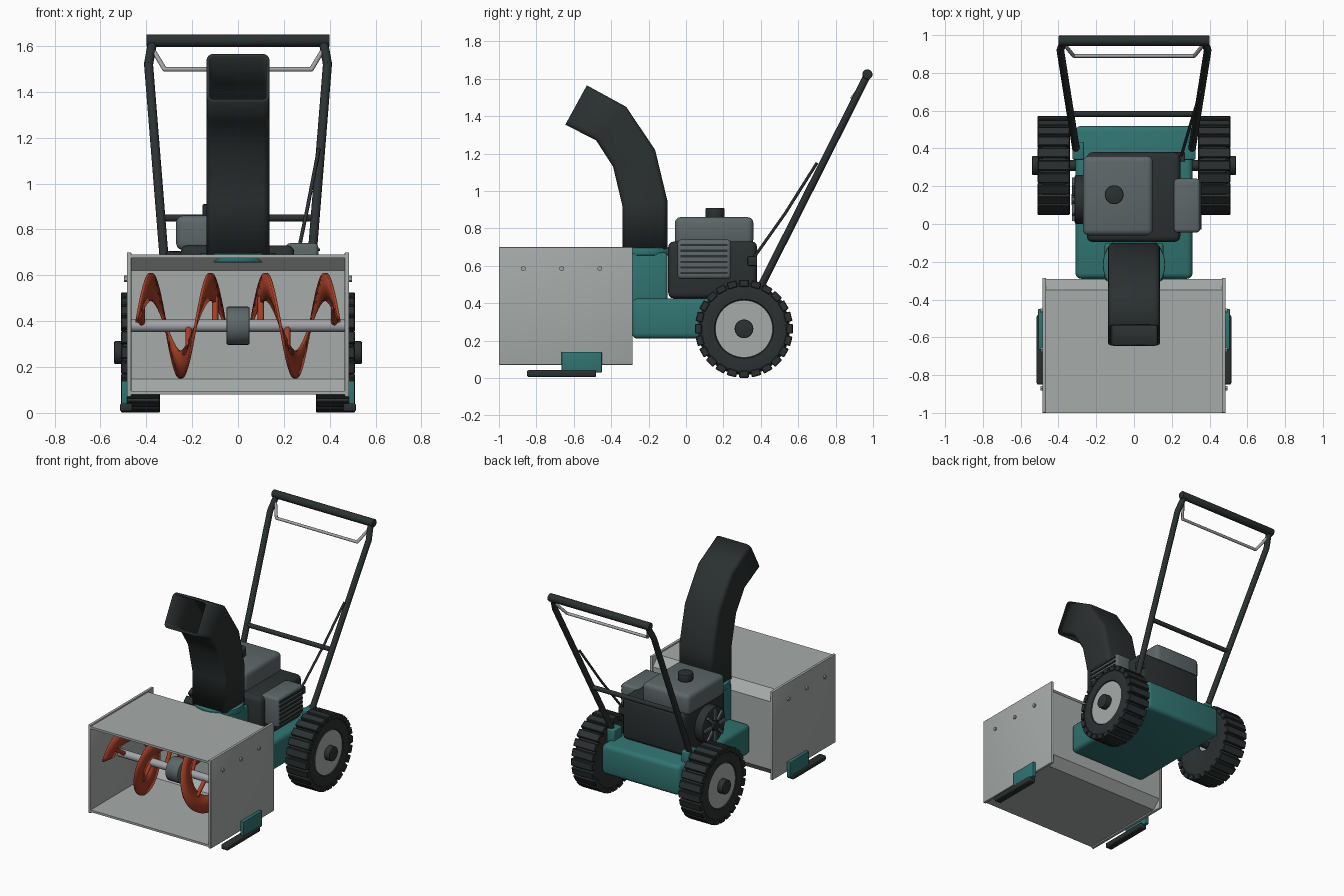
import bpy, bmesh
from math import sin, cos, pi, radians
from mathutils import Matrix, Vector

if "Cube" in bpy.data.objects:
    bpy.data.objects.remove(bpy.data.objects["Cube"])


def material(name, col):
    m = bpy.data.materials.new(name)
    m.diffuse_color = (*col, 1)
    m.use_nodes = True
    m.node_tree.nodes["Principled BSDF"].inputs["Base Color"].default_value = m.diffuse_color
    return m


TEAL = material("teal", (0.03, 0.175, 0.165))
DARK = material("dark", (0.024, 0.03, 0.03))
ENGINE = material("engine_grey", (0.11, 0.135, 0.14))
STEEL = material("steel", (0.38, 0.41, 0.40))
BAR = material("bar_steel", (0.36, 0.37, 0.39))
RED = material("red", (0.38, 0.05, 0.02))


def finish(name, bm, mat, angle=35):
    bmesh.ops.recalc_face_normals(bm, faces=bm.faces[:])
    me = bpy.data.meshes.new(name)
    bm.to_mesh(me)
    bm.free()
    me.materials.append(mat)
    ob = bpy.data.objects.new(name, me)
    bpy.context.collection.objects.link(ob)
    bpy.ops.object.select_all(action='DESELECT')
    ob.select_set(True)
    bpy.context.view_layer.objects.active = ob
    bpy.ops.object.shade_smooth_by_angle(angle=radians(angle))
    return ob


def add_box(bm, lo, hi, matrix=Matrix()):
    lo, hi = Vector(lo), Vector(hi)
    m = matrix @ Matrix.Translation((lo + hi) / 2) @ Matrix.Diagonal((*(hi - lo), 1))
    bmesh.ops.create_cube(bm, size=1, matrix=m)


def box(name, lo, hi, mat, bevel=0.0):
    bm = bmesh.new()
    add_box(bm, lo, hi)
    if bevel:
        bmesh.ops.bevel(bm, geom=bm.edges[:], offset=bevel, segments=3, profile=0.5, affect='EDGES')
    return finish(name, bm, mat)


def mirror_box(name, lo, hi, mat, bevel=0.0):
    for side, s in (("right", 1), ("left", -1)):
        xs = sorted((s * lo[0], s * hi[0]))
        box(f"{name}_{side}", (xs[0], *lo[1:]), (xs[1], *hi[1:]), mat, bevel)


def add_rod(bm, a, b, r, n=16):
    a, b = Vector(a), Vector(b)
    d = b - a
    m = Matrix.Translation((a + b) / 2) @ d.to_track_quat('Z', 'Y').to_matrix().to_4x4()
    bmesh.ops.create_cone(bm, cap_ends=True, segments=n, radius1=r, radius2=r, depth=d.length, matrix=m)


def rod(name, a, b, r, mat, n=32, bevel=0.0):
    bm = bmesh.new()
    add_rod(bm, a, b, r, n)
    if bevel:
        rim = [e for f in bm.faces if len(f.verts) > 4 for e in f.edges]
        bmesh.ops.bevel(bm, geom=rim, offset=bevel, segments=2, profile=0.5, affect='EDGES')
    return finish(name, bm, mat)


def pipe(name, pts, r, mat):
    bm = bmesh.new()
    for a, b in zip(pts, pts[1:]):
        add_rod(bm, a, b, r)
    for p in pts[1:-1]:
        bmesh.ops.create_uvsphere(bm, u_segments=16, v_segments=8, radius=r, matrix=Matrix.Translation(p))
    return finish(name, bm, mat)


def strip(bm, rings, closed):
    for a, b in zip(rings, rings[1:]):
        n = len(a)
        for i in range(n if closed else n - 1):
            j = (i + 1) % n
            bm.faces.new((a[i], a[j], b[j], b[i]))


def solidify(ob, t, offset):
    m = ob.modifiers.new("thickness", 'SOLIDIFY')
    m.thickness, m.offset = t, offset


# Auger housing: bent sheet between two side plates
outer = [(-1, .69), (-.35, .69), (-.29, .625), (-.29, .14), (-.35, .08), (-1, .08)]
inner = [(-1, .675), (-.357, .675), (-.305, .62), (-.305, .147), (-.357, .095), (-1, .095)]
bm = bmesh.new()
strip(bm, [[bm.verts.new((x, y, z)) for y, z in outer + inner[::-1]] for x in (-.47, .47)], True)
finish("auger_housing", bm, STEEL, 20)
mirror_box("housing_side_plate", (.465, -1, .07), (.485, -.285, .70), STEEL, .004)
for side, s in (("right", 1), ("left", -1)):
    for i, y in enumerate((-.87, -.665, -.46)):
        rod(f"housing_bolt_{side}_{i}", (s * .47, y, .585), (s * .496, y, .585), .014, BAR, 6)

# Skid shoes
mirror_box("skid_bracket", (.482, -.665, .03), (.508, -.45, .14), TEAL, .004)
mirror_box("skid_shoe", (.46, -.85, .005), (.515, -.48, .042), DARK, .01)

# Auger: shaft, gearbox and two opposite-handed ribbons with spokes
AY, AZ = -.67, .38
rod("auger_shaft", (-.47, AY, AZ), (.47, AY, AZ), .027, BAR)
rod("auger_gearbox", (-.05, AY, AZ), (.05, AY, AZ), .083, ENGINE, 32, .006)


def helix(s, d, r):
    a = 2 * pi * (d - .12) / .26
    return Vector((s * d, AY - r * sin(a), AZ + r * cos(a)))


for side, s in (("right", 1), ("left", -1)):
    bm = bmesh.new()
    rings = [[bm.verts.new(helix(s, .06 + .38 * i / 72, r)) for r in (.11, .23)] for i in range(73)]
    strip(bm, rings, False)
    solidify(finish(f"auger_flight_{side}", bm, RED), .012, 0)
    bm = bmesh.new()
    for d in (.10, .215, .31, .42):
        add_rod(bm, helix(s, d, .01), helix(s, d, .14), .014, 12)
    finish(f"auger_spokes_{side}", bm, RED)

# Transmission body and chute collar
box("transmission_deck", (-.31, -.29, .21), (.31, .52, .425), TEAL, .03)
box("impeller_housing", (-.155, -.30, .40), (.155, -.10, .67), TEAL, .015)
rod("chute_collar", (0, -.215, .655), (0, -.215, .697), .165, TEAL, 48, .006)

# Discharge chute: lofted rounded rectangle, front and back edge per station
stations = [((-.34, .69), (-.10, .69)), ((-.34, .92), (-.10, .95)), ((-.39, 1.13), (-.165, 1.22)),
            ((-.48, 1.27), (-.32, 1.45)), ((-.645, 1.355), (-.53, 1.565))]
bm = bmesh.new()
rings = []
for f, b in stations:
    f, b = Vector((0, *f)), Vector((0, *b))
    mid, half = (f + b) / 2, (b - f).length / 2
    up, ring = (b - f).normalized(), []
    for k, (sx, sy) in enumerate(((1, 1), (-1, 1), (-1, -1), (1, -1))):
        for j in range(5):
            a = pi / 2 * (k + j / 4)
            ring.append(bm.verts.new(mid + up * (sy * (half - .03) + .03 * sin(a))
                                     + Vector((sx * .107 + .03 * cos(a), 0, 0))))
    rings.append(ring)
strip(bm, rings, True)
solidify(finish("discharge_chute", bm, DARK, 40), .015, -1)

# Engine
box("engine_block", (-.25, -.095, .425), (.245, .38, .73), DARK, .03)
box("fuel_tank", (-.27, -.06, .71), (.10, .36, .86), ENGINE, .03)
rod("fuel_cap", (-.105, .155, .85), (-.105, .155, .91), .05, DARK, 32, .006)
box("muffler", (.21, -.045, .53), (.35, .24, .74), ENGINE, .018)
for i in range(6):
    z = .555 + i * .03
    box(f"muffler_slot_{i}", (.34, -.03, z), (.357, .222, z + .012), DARK)
rod("recoil_starter", (-.24, .13, .575), (-.315, .13, .575), .13, DARK, 40, .012)
bm = bmesh.new()
for i in range(8):
    m = Matrix.Translation((-.318, .13, .575)) @ Matrix.Rotation(i * pi / 4, 4, 'X')
    add_box(bm, (-.01, -.009, .04), (.01, .009, .115), m)
finish("recoil_starter_ribs", bm, ENGINE)
rod("recoil_starter_hub", (-.31, .13, .575), (-.332, .13, .575), .03, DARK, 24)
box("throttle_box", (.21, .33, .60), (.27, .38, .65), DARK, .005)

# Wheels: lathed tyre, lugs, rim and hub cap
WY, WZ, LUGS = .31, .263, 24
rod("wheel_axle", (-.4, WY, WZ), (.4, WY, WZ), .03, DARK)
tyre = [(.05, .36), (.14, .355), (.20, .34), (.232, .345), (.246, .365), (.246, .485),
        (.232, .503), (.20, .508), (.158, .505), (.15, .49), (.15, .45)]
for side, s in (("right", 1), ("left", -1)):
    bm = bmesh.new()
    rings = [[bm.verts.new((s * x, WY + r * sin(2 * pi * i / 48), WZ + r * cos(2 * pi * i / 48)))
              for i in range(48)] for r, x in tyre]
    strip(bm, rings, True)
    finish(f"tyre_{side}", bm, DARK)
    bm = bmesh.new()
    for i in range(LUGS):
        m = Matrix.Translation((s * .425, WY, WZ)) @ Matrix.Rotation(2 * pi * i / LUGS, 4, 'X')
        add_box(bm, (-.085, -.026, .225), (.085, .026, .262), m)
    bmesh.ops.bevel(bm, geom=bm.edges[:], offset=.004, segments=1, affect='EDGES')
    finish(f"tyre_lugs_{side}", bm, DARK)
    rod(f"wheel_rim_{side}", (s * .43, WY, WZ), (s * .50, WY, WZ), .153, STEEL, 48)
    rod(f"hub_cap_{side}", (s * .49, WY, WZ), (s * .54, WY, WZ), .05, DARK, 32, .005)

# Handle
for side, s in (("right", 1), ("left", -1)):
    pipe(f"handle_bar_{side}", [(s * .305, .385, .46), (s * .39, .92, 1.52), (s * .372, .97, 1.62)], .02, DARK)
mirror_box("handle_bracket", (.265, .34, .40), (.325, .435, .50), TEAL, .008)
rod("handle_grip", (-.40, .97, 1.623), (.40, .97, 1.623), .027, DARK, 24, .005)
rod("handle_crossbar", (-.335, .583, .85), (.335, .583, .85), .016, DARK, 16)
pipe("control_bail", [(-.372, .955, 1.585), (-.32, .89, 1.498), (.32, .89, 1.498), (.372, .955, 1.585)], .01, BAR)
pipe("control_cable", [(.25, .36, .64), (.30, .53, .88), (.352, .70, 1.15)], .008, DARK)
